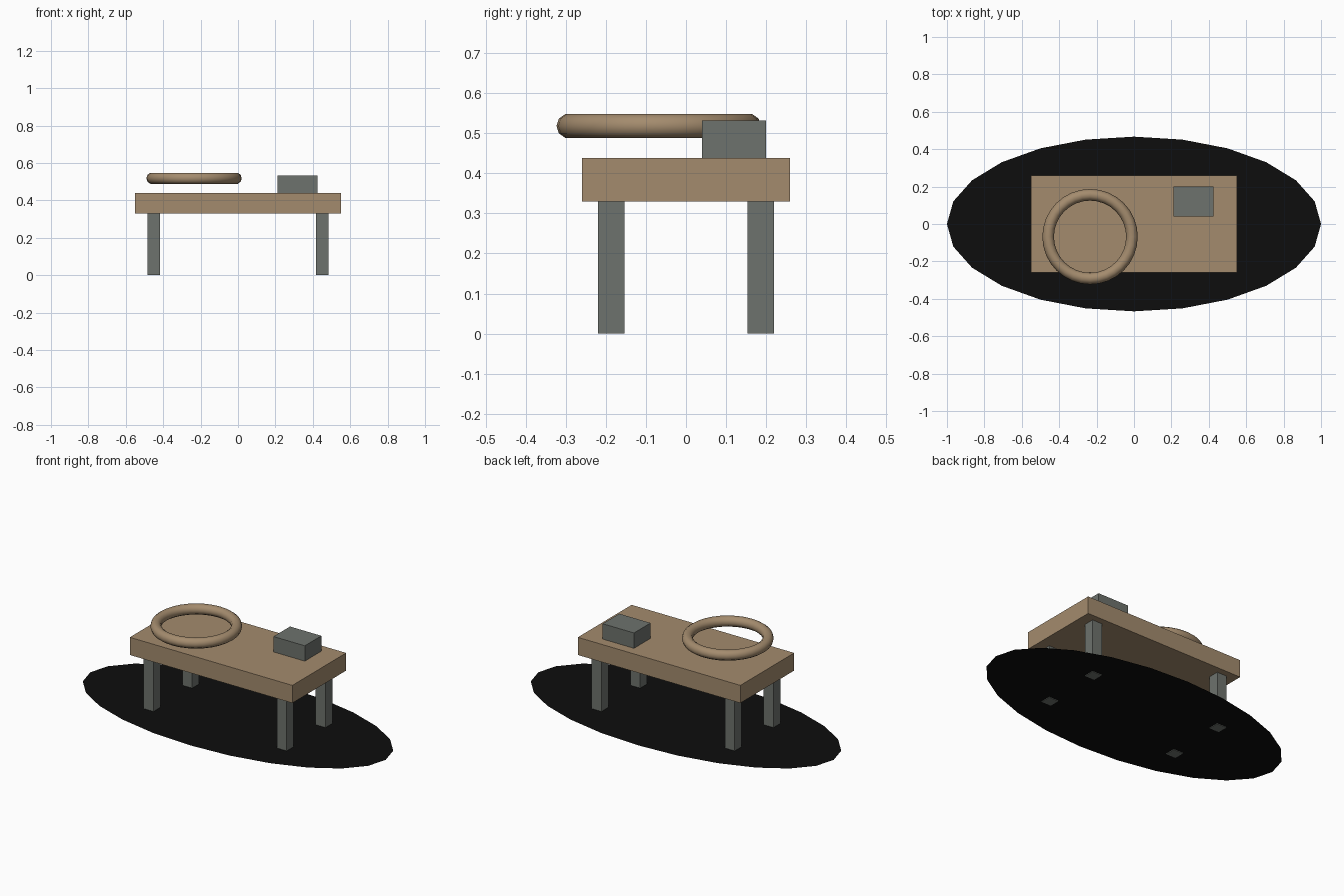
import bpy
import bmesh
import math
from mathutils import Matrix, Vector

cube = bpy.data.objects.get("Cube")
if cube:
    bpy.data.objects.remove(cube, do_unlink=True)


def make_material(name, rgb):
    mat = bpy.data.materials.new(name)
    mat.use_nodes = True
    color = (*rgb, 1.0)
    mat.diffuse_color = color
    bsdf = next(n for n in mat.node_tree.nodes if n.type == 'BSDF_PRINCIPLED')
    bsdf.inputs["Base Color"].default_value = color
    return mat


wood = make_material("tan wood", (0.37, 0.26, 0.155))
stone = make_material("slate grey", (0.155, 0.17, 0.153))
black = make_material("matte black", (0.004, 0.004, 0.004))


def add_object(name, bm, mat):
    mesh = bpy.data.meshes.new(name)
    bm.to_mesh(mesh)
    bm.free()
    mesh.materials.append(mat)
    obj = bpy.data.objects.new(name, mesh)
    bpy.context.collection.objects.link(obj)
    return obj


def add_box(name, low, high, mat):
    low, high = Vector(low), Vector(high)
    bm = bmesh.new()
    bmesh.ops.create_cube(bm, size=1)
    bmesh.ops.scale(bm, vec=high - low, verts=bm.verts)
    bmesh.ops.translate(bm, vec=(low + high) / 2, verts=bm.verts)
    return add_object(name, bm, mat)


# Flat oval mat, just above the leg bottoms
bm = bmesh.new()
bmesh.ops.create_circle(bm, cap_ends=True, segments=24, radius=1)
bmesh.ops.transform(bm, verts=bm.verts, matrix=Matrix.Translation(
    (0, 0, 0.004)) @ Matrix.Diagonal((1, 0.467, 1, 1)))
add_object("floor_mat", bm, black)

# Table top and small block
add_box("table_top", (-0.55, -0.26, 0.33), (0.55, 0.26, 0.438), wood)
add_box("small_block", (0.212, 0.04, 0.438), (0.424, 0.2, 0.532), stone)

# Four legs
half = 0.033
for side, x in (("left", 0.451), ("right", -0.451)):
    for end, y in (("front", -0.187), ("back", 0.187)):
        add_box(f"{end}_{side}_leg", (x - half, y - half, 0),
                (x + half, y + half, 0.33), stone)

# Ring floating over the table top
bpy.ops.mesh.primitive_torus_add(
    major_segments=32, minor_segments=10, major_radius=0.224,
    minor_radius=0.031, location=(-0.235, -0.068, 0.518))
ring = bpy.context.object
ring.name = "ring"
ring.data.materials.append(wood)
bpy.ops.object.shade_smooth_by_angle(angle=math.radians(40))
